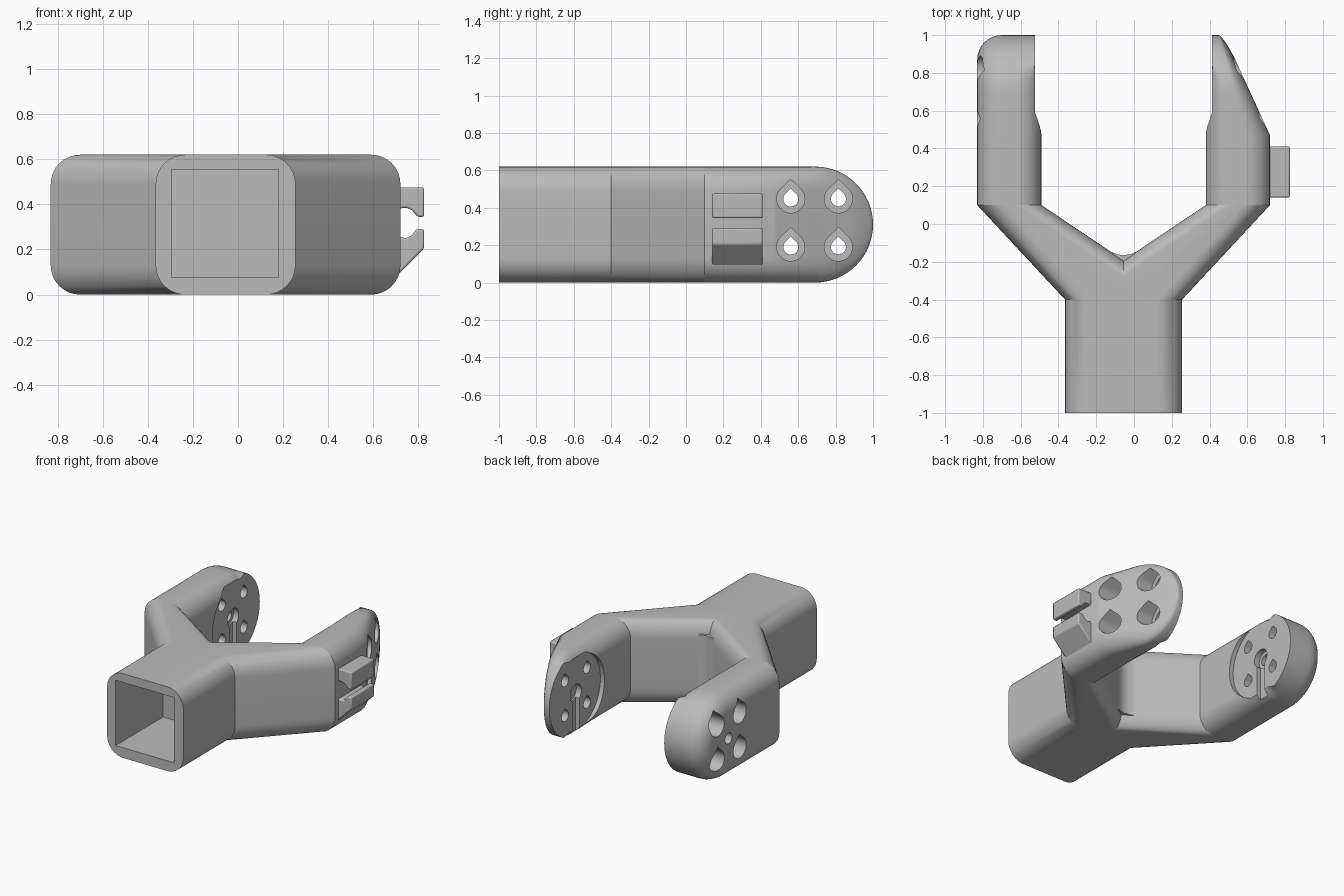
import bpy, bmesh
from math import sin, cos, pi, radians
from mathutils import Vector

CX, MID = -0.055, 0.31          # symmetry plane and mid height
R, FILLET = 0.31, 0.13          # half height and edge rounding
INNER, MOUNT, OUTER = 0.435, 0.468, 0.775   # arm distances from symmetry plane
PIVOT = 0.69                    # centre of the round arm end along y
SEG = 8

cube = bpy.data.objects.get("Cube")
if cube:
    bpy.data.objects.remove(cube)

grey = bpy.data.materials.new("light grey plastic")
grey.use_nodes = True
grey.diffuse_color = (0.5, 0.5, 0.5, 1)
grey.node_tree.nodes["Principled BSDF"].inputs["Base Color"].default_value = (0.5, 0.5, 0.5, 1)


def make(name, bm):
    bmesh.ops.recalc_face_normals(bm, faces=bm.faces)
    mesh = bpy.data.meshes.new(name)
    bm.to_mesh(mesh)
    bm.free()
    ob = bpy.data.objects.new(name, mesh)
    bpy.context.collection.objects.link(ob)
    mesh.materials.append(grey)
    return ob


def activate(ob):
    bpy.ops.object.select_all(action='DESELECT')
    ob.select_set(True)
    bpy.context.view_layer.objects.active = ob


def smooth(ob):
    activate(ob)
    bpy.ops.object.shade_smooth_by_angle(angle=radians(30))


def bridge(bm, loops):
    n = len(loops[0])
    for a, b in zip(loops, loops[1:]):
        for i in range(n):
            j = (i + 1) % n
            bm.faces.new((a[i], a[j], b[j], b[i]))


def add_prism(bm, outline, start, end):
    """Extrude a closed outline of vectors from offset start to offset end."""
    loops = [[bm.verts.new(Vector(p) + off) for p in outline] for off in (start, end)]
    bridge(bm, loops)
    bm.faces.new(loops[0])
    bm.faces.new(loops[1])


def cut(ob, cutter):
    cutter.hide_render = True
    mod = ob.modifiers.new("cut", 'BOOLEAN')
    mod.operation, mod.solver, mod.object = 'DIFFERENCE', 'EXACT', cutter
    activate(ob)
    bpy.ops.object.modifier_apply(modifier=mod.name)
    bpy.data.objects.remove(cutter)


def box_cutter(x0, x1, y0, y1, z0, z1):
    bm = bmesh.new()
    add_prism(bm, [(0, y0, z0), (0, y1, z0), (0, y1, z1), (0, y0, z1)],
              Vector((x0, 0, 0)), Vector((x1, 0, 0)))
    return make("box_cutter", bm)


def yz_cutter(outlines, side, u0, u1):
    """Cutter along x made of several (y, z) outlines."""
    bm = bmesh.new()
    for pts in outlines:
        add_prism(bm, [(0, y, z) for y, z in pts],
                  Vector((CX + side * u0, 0, 0)), Vector((CX + side * u1, 0, 0)))
    return make("hole_cutter", bm)


def circle(y, z, r, n=32):
    return [(y + r * cos(2 * pi * i / n), z + r * sin(2 * pi * i / n)) for i in range(n)]


def teardrop(y, z, r):
    """Round hole with a pointed top."""
    arc = [radians(135 + 270 * i / 24) for i in range(25)]
    return [(y + r * cos(a), z + r * sin(a)) for a in arc] + [(y, z + 1.4 * r)]


# Forked body: half a tube, mirrored about the symmetry plane
def rounded_section(bm, x0, x1, y):
    loop = []
    corners = ((x1, 1, 1, 0), (x0, -1, 1, 90), (x0, -1, -1, 180), (x1, 1, -1, 270))
    for x, sx, sz, a0 in corners:
        for i in range(SEG + 1):
            a = radians(a0 + 90 * i / SEG)
            loop.append(bm.verts.new((x - sx * FILLET + FILLET * cos(a), y,
                                      MID + sz * (R - FILLET) + FILLET * sin(a))))
    return loop


bm = bmesh.new()
loops = [rounded_section(bm, CX - 0.31, CX + 0.31, -1),
         rounded_section(bm, CX - 0.31, CX + 0.31, -0.4),
         rounded_section(bm, CX - OUTER, CX - INNER, 0.1)]
bridge(bm, loops)
bm.faces.new(loops[0])
bm.faces.new(loops[2])
bmesh.ops.bisect_plane(bm, geom=bm.verts[:] + bm.edges[:] + bm.faces[:], dist=1e-5,
                       plane_co=(CX, 0, 0), plane_no=(1, 0, 0), clear_outer=True)
twin = bmesh.ops.duplicate(bm, geom=bm.verts[:] + bm.edges[:] + bm.faces[:])["geom"]
for v in twin:
    if isinstance(v, bmesh.types.BMVert):
        v.co.x = 2 * CX - v.co.x
bmesh.ops.remove_doubles(bm, verts=bm.verts, dist=1e-4)
body = make("forked_body", bm)
cut(body, box_cutter(-0.295, 0.18, -1.1, -0.45, 0.075, 0.555))   # square socket
smooth(body)

# Rounded filler in the crotch of the fork
bm = bmesh.new()
half = [(0.065, -0.147), (0.035, -0.16), (0, -0.166)]
outline = [(CX + x, y, 0) for x, y in half] + [(CX - x, y, 0) for x, y in half[1::-1]]
add_prism(bm, outline + [(CX, -0.25, 0)], Vector((0, 0, 0.09)), Vector((0, 0, 0.53)))
smooth(make("crotch_fillet", bm))


# Arms: layers of a round-ended outline stacked outward
def arm_outline(inset, inside):
    pts = [(0.1, R - inset), (0.47, R - inset)]
    for i in range(33):
        t = pi * i / 32
        lean = min(t, pi - t)
        fade = max(0, min(1, (radians(27) - lean) / radians(10))) if inside else 1
        r = R - inset * fade
        pts.append((PIVOT + r * sin(t), r * cos(t)))
    return pts + [(y, -z) for y, z in pts[1::-1]]


def build_arm(name, side, tapered):
    bm = bmesh.new()
    angles = [pi / 2 * i / SEG for i in range(SEG + 1)]
    layers = [(INNER + FILLET * (1 - sin(a)), FILLET * (1 - cos(a)), True) for a in angles[::-1]]
    layers += [(OUTER - FILLET * (1 - sin(a)), FILLET * (1 - cos(a)), False) for a in angles]
    loops = []
    for u, inset, inside in layers:
        loop = []
        for y, z in arm_outline(inset, inside):
            w = u
            if tapered and u > MOUNT:
                edge = OUTER - max(0, y - 0.47) * 0.46
                w = MOUNT + (u - MOUNT) * (edge - MOUNT) / (OUTER - MOUNT)
            loop.append(bm.verts.new((CX + side * w, y, MID + z)))
        loops.append(loop)
    bridge(bm, loops)
    for loop in (loops[0], loops[-1]):
        n = len(loop)
        for i in range(n // 2):
            quad = (loop[i], loop[i + 1], loop[n - 2 - i], loop[n - 1 - i])
            bm.faces.new(list(dict.fromkeys(quad)))
    arm = make(name, bm)

    # Flat mounting recess with a round inner end
    arc = [radians(90 + 180 * i / 32) for i in range(33)]
    recess = [(PIVOT + 0.285 * cos(a), MID + 0.285 * sin(a)) for a in arc]
    recess += [(PIVOT, -0.1), (1.1, -0.1), (1.1, 0.75), (PIVOT, 0.75)]
    cut(arm, yz_cutter([recess], side, 0.3, MOUNT))

    # Screw holes, their counterbores, hub pocket and cable channel
    spots = [(y, z) for y in (0.56, 0.815) for z in (0.19, 0.447)]
    cut(arm, yz_cutter([teardrop(y, z, 0.075) for y, z in spots], side, 0.52, 0.9))
    cut(arm, yz_cutter([teardrop(y, z, 0.04) for y, z in spots], side, 0.3, 0.91))
    cut(arm, yz_cutter([circle(PIVOT, MID, 0.065)], side, 0.3, 0.51))
    channel = [(PIVOT - 0.04, -0.1), (PIVOT + 0.04, -0.1), (PIVOT + 0.04, MID), (PIVOT - 0.04, MID)]
    cut(arm, yz_cutter([channel], side, 0.31, 0.5))
    if not tapered:
        cut(arm, yz_cutter([circle(PIVOT, MID, 0.04)], side, 0.32, 0.92))
    smooth(arm)


build_arm("right_arm", -1, False)
build_arm("left_arm", 1, True)

# Two-part cable clip on the outer side of the left arm
clips = {
    "upper_clip": [(0.70, 0.475), (0.825, 0.475), (0.825, 0.345), (0.795, 0.345),
                   (0.77, 0.375), (0.745, 0.385), (0.70, 0.38)],
    "lower_clip": [(0.70, 0.08), (0.825, 0.205), (0.825, 0.29), (0.79, 0.29),
                   (0.77, 0.262), (0.745, 0.25), (0.70, 0.26)],
}
for name, pts in clips.items():
    bm = bmesh.new()
    add_prism(bm, [(x, 0, z) for x, z in pts], Vector((0, 0.14, 0)), Vector((0, 0.41, 0)))
    clip = make(name, bm)
    bevel = clip.modifiers.new("soft_edges", 'BEVEL')
    bevel.width, bevel.segments = 0.008, 2
    smooth(clip)
